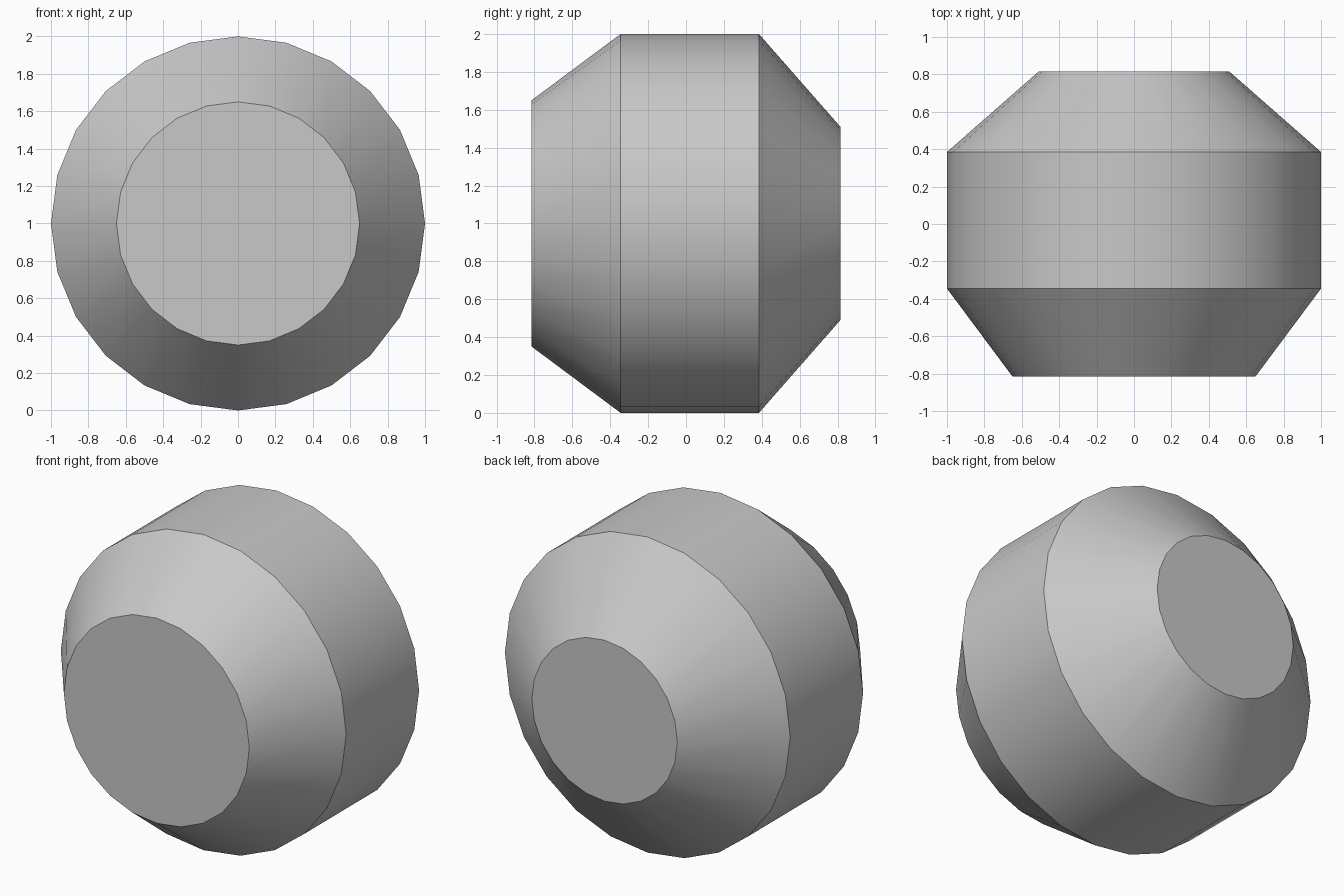
import bpy
import bmesh
from math import cos, sin, pi, radians

cube = bpy.data.objects.get("Cube")
if cube:
    bpy.data.objects.remove(cube, do_unlink=True)

SIDES = 24
# (y, radius) profile from the front cap to the back cap
PROFILE = [(-0.815, 0.65), (-0.345, 1.0), (0.385, 1.0), (0.815, 0.51)]

# Plain grey material
grey = bpy.data.materials.new("grey")
grey.use_nodes = True
colour = (0.58, 0.58, 0.58, 1)
grey.diffuse_color = colour
grey.node_tree.nodes["Principled BSDF"].inputs["Base Color"].default_value = colour

# Drum with a tapered front and back, turned about the y axis
bm = bmesh.new()
rings = []
for y, r in PROFILE:
    angles = [2 * pi * i / SIDES for i in range(SIDES)]
    rings.append([bm.verts.new((r * cos(a), y, 1 + r * sin(a))) for a in angles])
for low, high in zip(rings, rings[1:]):
    for i in range(SIDES):
        j = (i + 1) % SIDES
        bm.faces.new((low[i], low[j], high[j], high[i]))
bm.faces.new(rings[0])
bm.faces.new(rings[-1])
bmesh.ops.recalc_face_normals(bm, faces=bm.faces)

mesh = bpy.data.meshes.new("tapered_drum")
bm.to_mesh(mesh)
bm.free()
mesh.materials.append(grey)
drum = bpy.data.objects.new("tapered_drum", mesh)
bpy.context.collection.objects.link(drum)

# Smooth around the drum, sharp at the rims
bpy.ops.object.select_all(action='DESELECT')
drum.select_set(True)
bpy.context.view_layer.objects.active = drum
bpy.ops.object.shade_smooth_by_angle(angle=radians(30))
